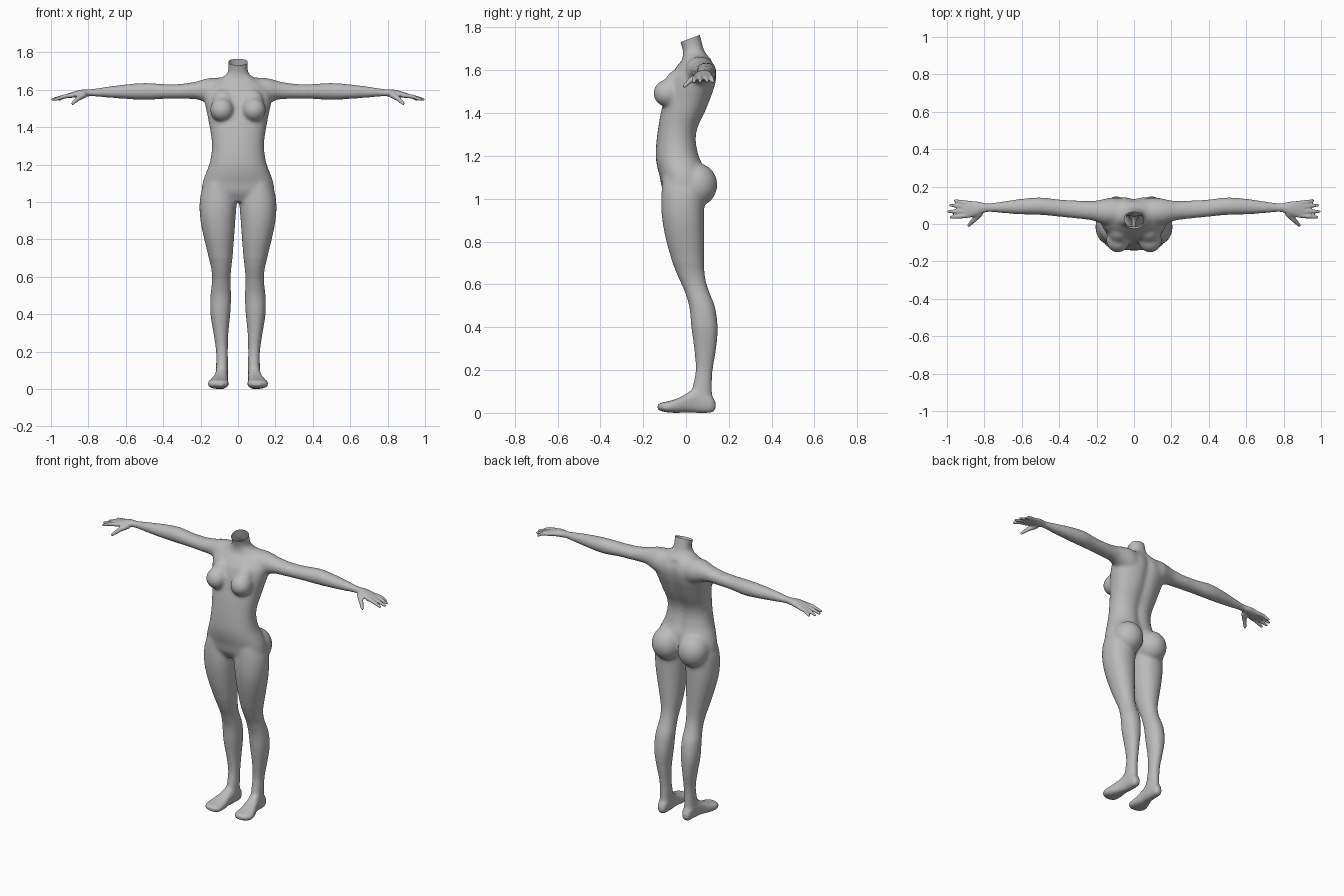
import bpy, bmesh, math
from mathutils import Vector, Matrix

if "Cube" in bpy.data.objects:
    bpy.data.objects.remove(bpy.data.objects["Cube"])

SIDES, STEPS = 32, 4
bm = bmesh.new()


def smooth_rows(rows):
    """Catmull-Rom interpolation between cross-section rows."""
    out = []
    for i in range(len(rows) - 1):
        p0, p1, p2 = rows[max(i - 1, 0)], rows[i], rows[i + 1]
        p3 = rows[min(i + 2, len(rows) - 1)]
        for s in range(STEPS):
            t = s / STEPS
            out.append([0.5 * (2 * b + (c - a) * t + (2 * a - 5 * b + 4 * c - d) * t * t
                               + (3 * b - a - 3 * c + d) * t ** 3)
                        for a, b, c, d in zip(p0, p1, p2, p3)])
            out[-1][0] = p1[0] + (p2[0] - p1[0]) * t
    return out + [list(rows[-1])]


def skin(rings):
    """Closed tube through rings of points."""
    loops = [[bm.verts.new(p) for p in r] for r in rings]
    n = len(loops[0])
    faces = [bm.faces.new(loops[0][::-1]), bm.faces.new(loops[-1])]
    for a, b in zip(loops, loops[1:]):
        for i in range(n):
            j = (i + 1) % n
            faces.append(bm.faces.new((a[i], a[j], b[j], b[i])))
    bmesh.ops.recalc_face_normals(bm, faces=faces)


def loft(rows, axis, mirror=True, power=2.0, groove=0.0):
    """Rows are (position, u0, u1, v0, v1) along the axis."""
    for side in ((1, -1) if mirror else (1,)):
        rings = []
        for t, u0, u1, v0, v1 in smooth_rows(rows):
            ring = []
            for k in range(SIDES):
                a = 2 * math.pi * k / SIDES
                c, s = math.cos(a), math.sin(a)
                u = (u0 + u1) / 2 + (u1 - u0) / 2 * math.copysign(abs(c) ** (2 / power), c)
                v = (v0 + v1) / 2 + (v1 - v0) / 2 * math.copysign(abs(s) ** (2 / power), s)
                if groove and s > 0 and t < 1.64:
                    v -= groove * math.exp(-(u / 0.03) ** 2)
                x, y, z = {'Z': (u, v, t), 'X': (t, u, v), 'Y': (u, t, v)}[axis]
                ring.append((x * side, y, z))
            rings.append(ring)
        skin(rings)


def ball(center, radii, tilt=0.0):
    """Mirrored pair of ellipsoids."""
    for side in (1, -1):
        m = (Matrix.Translation((center[0] * side, center[1], center[2]))
             @ Matrix.Rotation(tilt, 4, 'X') @ Matrix.Diagonal((*radii, 1)))
        bmesh.ops.create_uvsphere(bm, u_segments=32, v_segments=20, radius=1, matrix=m)


def finger(points, radii):
    """Mirrored pair of tapered tubes with rounded ends."""
    for side in (1, -1):
        pts = [Vector((p[0] * side, p[1], p[2])) for p in points]
        q = (pts[-1] - pts[0]).to_track_quat('Z', 'Y')
        skin([[p + q @ Vector((r * math.cos(k * math.pi / 6), r * math.sin(k * math.pi / 6), 0))
               for k in range(12)] for p, r in zip(pts, radii)])
        bmesh.ops.create_uvsphere(bm, u_segments=12, v_segments=8, radius=radii[-1],
                                  matrix=Matrix.Translation(pts[-1]))


# Torso and neck: height, half width, front, back
torso = [(1.0, .09, -.085, .04), (1.05, .185, -.112, .08), (1.1, .19, -.122, .09),
         (1.15, .174, -.135, .085), (1.2, .154, -.142, .065), (1.27, .141, -.138, .052),
         (1.33, .141, -.13, .06), (1.4, .152, -.118, .092), (1.47, .165, -.102, .12),
         (1.53, .178, -.088, .14), (1.58, .18, -.07, .148), (1.62, .155, -.042, .138),
         (1.65, .11, -.018, .118), (1.68, .066, -.014, .092), (1.7, .053, -.017, .082),
         (1.74, .053, -.03, .072), (1.79, .058, -.045, .06)]
loft([(z, -w, w, f, b) for z, w, f, b in torso], 'Z', mirror=False, power=2.25, groove=.016)

# Legs: height, inner, outer, front, back
loft([(1.1, .03, .18, -.11, .09), (1.04, .012, .2, -.114, .09), (.98, .008, .206, -.116, .085),
      (.9, .014, .201, -.111, .085), (.8, .021, .181, -.092, .085), (.7, .029, .157, -.064, .085),
      (.64, .036, .143, -.04, .089), (.58, .04, .139, -.012, .104), (.5, .036, .148, .014, .135),
      (.4, .041, .148, .024, .149), (.3, .051, .132, .037, .142), (.2, .054, .118, .044, .126),
      (.12, .053, .118, .03, .122), (.05, .056, .116, .02, .125)], 'Z', power=2.15)

# Feet: depth, inner, outer, bottom, top
loft([(-.132, .075, .125, .016, .04), (-.115, .055, .15, .008, .048), (-.085, .05, .161, .002, .054),
      (-.04, .052, .15, .0, .068), (.0, .055, .134, .002, .09), (.05, .053, .122, .0, .12),
      (.1, .055, .118, .0, .1), (.125, .06, .112, .004, .075), (.138, .073, .1, .018, .05)],
     'Y', power=2.5)

# Arms and palms: distance, front, back, bottom, top
loft([(.06, -.01, .135, 1.5, 1.665), (.12, -.01, .142, 1.51, 1.665), (.17, .0, .132, 1.53, 1.66),
      (.22, .018, .124, 1.548, 1.645), (.3, .028, .126, 1.55, 1.632), (.4, .038, .132, 1.55, 1.631),
      (.5, .048, .143, 1.545, 1.637), (.6, .05, .136, 1.55, 1.629), (.7, .057, .122, 1.557, 1.617),
      (.79, .062, .112, 1.564, 1.604), (.84, .045, .121, 1.561, 1.6), (.88, .033, .124, 1.557, 1.589),
      (.91, .034, .12, 1.556, 1.58)], 'X')

# Fingers and thumbs
for y0, y1, tip in ((.112, .126, .957), (.091, .1, .982), (.068, .067, .991), (.045, .036, .978)):
    finger([(.88, y0, 1.571), (.93, (y0 + y1) / 2, 1.564), (tip, y1, 1.547)], (.013, .0115, .009))
finger([(.82, .06, 1.575), (.855, .022, 1.553), (.885, -.008, 1.526)], (.019, .014, .0095))

# Chest and hips
ball((.086, -.087, 1.493), (.064, .066, .064))
ball((.08, -.062, 1.535), (.054, .042, .075), -.45)
ball((.092, .05, 1.065), (.094, .097, .102))

# Fuse the parts into one skin
mesh = bpy.data.meshes.new("body")
bm.to_mesh(mesh)
bm.free()
body = bpy.data.objects.new("body", mesh)
bpy.context.collection.objects.link(body)
bpy.context.view_layer.objects.active = body
body.select_set(True)
fuse = body.modifiers.new("fuse", 'REMESH')
fuse.mode, fuse.voxel_size = 'VOXEL', 0.006
bpy.ops.object.modifier_apply(modifier="fuse")

# Soften the seams, less on the hands and feet, then open the neck
bm = bmesh.new()
bm.from_mesh(mesh)
broad = [v for v in bm.verts if abs(v.co.x) < .8 and v.co.z > .07]
for i in range(22):
    bmesh.ops.smooth_vert(bm, verts=broad if i > 2 else bm.verts[:], factor=.5,
                          use_axis_x=True, use_axis_y=True, use_axis_z=True)
bmesh.ops.bisect_plane(bm, geom=bm.verts[:] + bm.edges[:] + bm.faces[:], clear_outer=True,
                       plane_co=(0, .065, 1.765), plane_no=(0, -.37, 1))
for f in bm.faces:
    f.smooth = True
bm.to_mesh(mesh)
bm.free()

grey = bpy.data.materials.new("grey")
grey.diffuse_color = (.5, .5, .5, 1)
grey.use_nodes = True
grey.node_tree.nodes["Principled BSDF"].inputs["Base Color"].default_value = grey.diffuse_color
mesh.materials.clear()
mesh.materials.append(grey)
